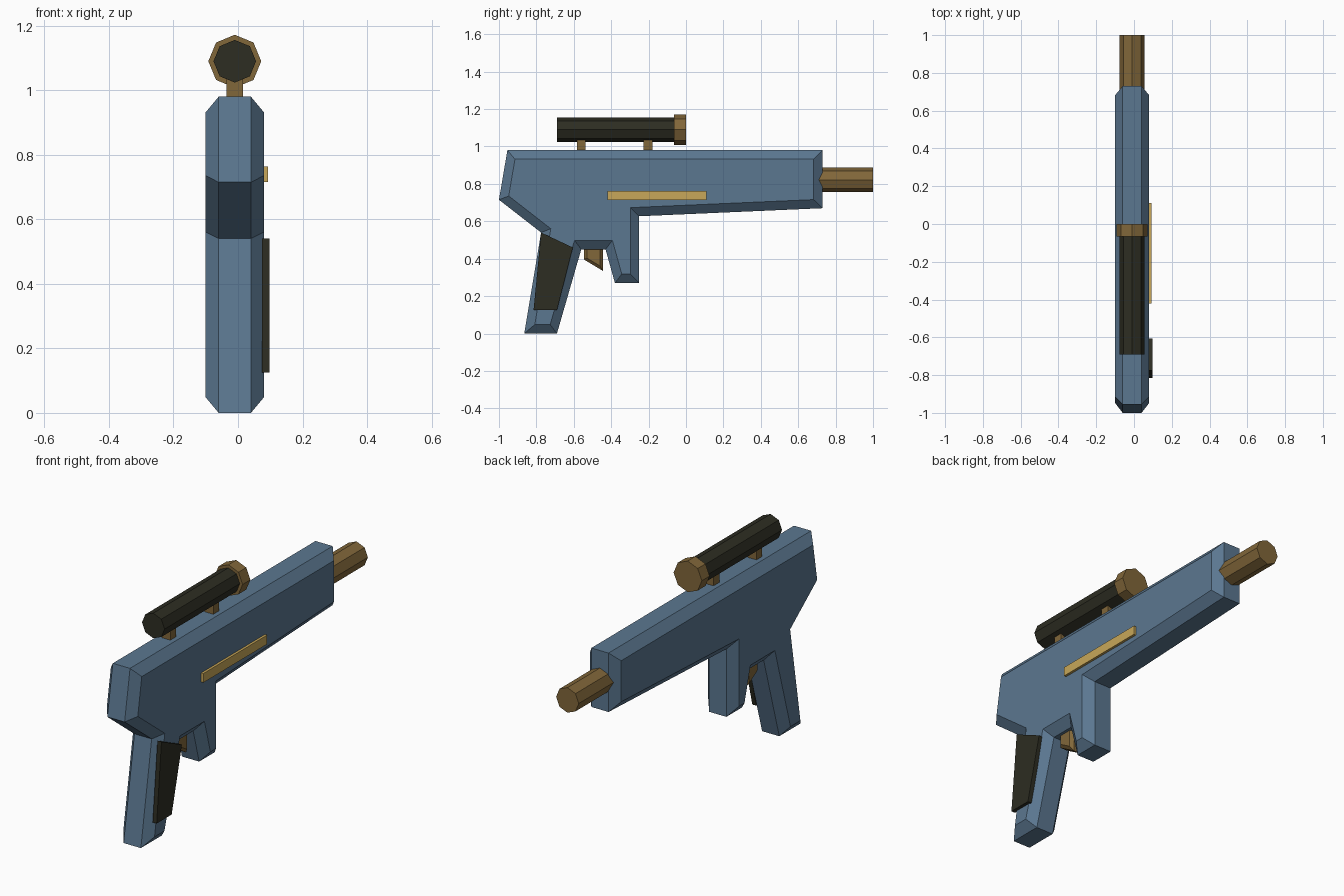
import bpy, bmesh, math
from mathutils import Vector, Matrix

cube = bpy.data.objects.get("Cube")
if cube:
    bpy.data.objects.remove(cube, do_unlink=True)

MID = -0.01  # x of the centre plane shared by body, barrel and scope


def material(name, rgb):
    m = bpy.data.materials.new(name)
    m.use_nodes = True
    m.diffuse_color = (*rgb, 1)
    m.node_tree.nodes["Principled BSDF"].inputs["Base Color"].default_value = (*rgb, 1)
    return m


BLUE = material("steel blue", (0.105, 0.185, 0.28))
BRONZE = material("bronze", (0.22, 0.135, 0.042))
GOLD = material("pale gold", (0.58, 0.39, 0.10))
BLACK = material("olive black", (0.026, 0.026, 0.016))


def finish(name, bm, mat):
    bmesh.ops.recalc_face_normals(bm, faces=bm.faces)
    mesh = bpy.data.meshes.new(name)
    bm.to_mesh(mesh)
    bm.free()
    mesh.materials.append(mat)
    obj = bpy.data.objects.new(name, mesh)
    bpy.context.collection.objects.link(obj)
    return obj


def inset(points, dist):
    """Offset a counter-clockwise outline inward with mitred corners."""
    pts = [Vector(p) for p in points]
    result = []
    for i, p in enumerate(pts):
        a = (p - pts[i - 1]).normalized()
        b = (pts[(i + 1) % len(pts)] - p).normalized()
        na, nb = Vector((-a.y, a.x)), Vector((-b.y, b.x))
        result.append(p + (na + nb) * dist / (1 + na.dot(nb)))
    return result


def plate(name, points, x0, x1, mat, slope=0, depth=0):
    """Extrude a (y, z) outline along x; slope and depth chamfer both sides."""
    bm = bmesh.new()
    if slope:
        small = inset(points, slope)
        layers = [(x0, small), (x0 + depth, points), (x1 - depth, points), (x1, small)]
    else:
        layers = [(x0, points), (x1, points)]
    rings = [[bm.verts.new((x, p[0], p[1])) for p in pts] for x, pts in layers]
    n = len(points)
    for r, s in zip(rings, rings[1:]):
        for i in range(n):
            j = (i + 1) % n
            bm.faces.new((r[i], r[j], s[j], s[i]))
    bm.faces.new(rings[0][::-1])
    bm.faces.new(rings[-1])
    return finish(name, bm, mat)


def box(name, y0, y1, z0, z1, x0, x1, mat):
    return plate(name, [(y0, z0), (y1, z0), (y1, z1), (y0, z1)], x0, x1, mat)


def tube(name, y0, y1, z, radius, mat):
    """Eight-sided cylinder along y."""
    bm = bmesh.new()
    place = Matrix.Translation((MID, (y0 + y1) / 2, z)) @ Matrix.Rotation(math.pi / 2, 4, 'X')
    bmesh.ops.create_cone(bm, cap_ends=True, segments=8, radius1=radius,
                          radius2=radius, depth=y1 - y0, matrix=place)
    return finish(name, bm, mat)


# Body with grip and front handle, chamfered all round
body = [(-0.955, 0.98), (-1.0, 0.715), (-0.775, 0.54), (-0.865, 0.0),
        (-0.69, 0.0), (-0.56, 0.45), (-0.43, 0.45), (-0.38, 0.27),
        (-0.25, 0.27), (-0.25, 0.627), (0.73, 0.67), (0.73, 0.98)]
plate("body", body, MID - 0.09, MID + 0.09, BLUE, 0.048, 0.04)

# Barrel
tube("barrel", 0.70, 1.0, 0.822, 0.066, BRONZE)

# Scope, its end ring and two mounts
tube("scope_tube", -0.69, -0.03, 1.09, 0.066, BLACK)
tube("scope_ring", -0.065, 0.0, 1.09, 0.082, BRONZE)
for name, y in (("rear_scope_mount", -0.56), ("front_scope_mount", -0.203)):
    box(name, y - 0.024, y + 0.024, 0.97, 1.045, MID - 0.025, MID + 0.025, BRONZE)

# Trigger
plate("trigger", [(-0.545, 0.47), (-0.545, 0.395), (-0.445, 0.335), (-0.445, 0.47)],
      MID - 0.035, MID + 0.035, BRONZE, 0.015, 0.015)

# Left side trim: grip panel and stripe
plate("grip_panel", [(-0.775, 0.54), (-0.815, 0.125), (-0.69, 0.125), (-0.605, 0.46)],
      0.074, 0.097, BLACK)
box("side_stripe", -0.42, 0.11, 0.715, 0.763, 0.075, 0.093, GOLD)
